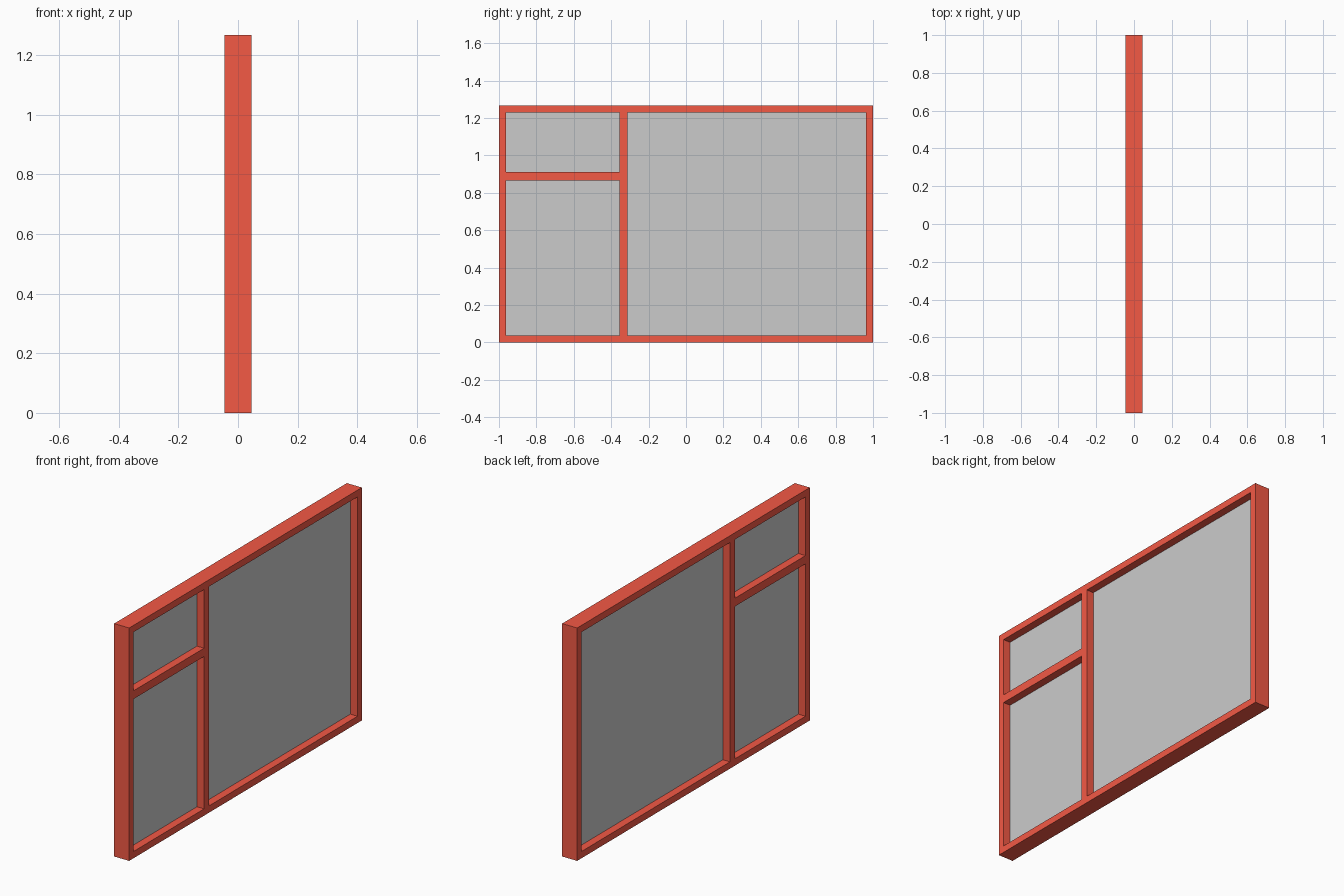
import bpy

if "Cube" in bpy.data.objects:
    bpy.data.objects.remove(bpy.data.objects["Cube"])

W, H, D = 1.0, 1.267, 0.045      # half width, height, half depth
F = 0.037                        # frame face width
MUL = (-0.356, -0.314)           # mullion y range
TRA = (0.866, 0.911)             # transom z range
PANE = 0.002                     # half thickness of the glass

red = bpy.data.materials.new("red_paint")
red.diffuse_color = (0.9, 0.1, 0.06, 1)
red.use_nodes = True
red.node_tree.nodes["Principled BSDF"].inputs["Base Color"].default_value = red.diffuse_color


def make(name, verts, faces, mat=None):
    mesh = bpy.data.meshes.new(name)
    mesh.from_pydata(verts, [], faces)
    if mat:
        mesh.materials.append(mat)
    obj = bpy.data.objects.new(name, mesh)
    bpy.context.collection.objects.link(obj)
    return obj


def rect(x, y0, y1, z0, z1):
    return [(x, y0, z0), (x, y1, z0), (x, y1, z1), (x, y0, z1)]


def box(name, y0, y1, z0, z1, half, mat=None):
    verts = rect(half, y0, y1, z0, z1) + rect(-half, y0, y1, z0, z1)
    sides = [(i, i + 4, (i + 1) % 4 + 4, (i + 1) % 4) for i in range(4)]
    return make(name, verts, [(0, 1, 2, 3), (7, 6, 5, 4)] + sides, mat)


# Outer frame: mitred ring swept through four loops
loops = [rect(x, -W + m, W - m, m, H - m)
         for x, m in ((D, 0), (D, F), (-D, F), (-D, 0))]
faces = []
for a in range(4):
    b = (a + 1) % 4
    for i in range(4):
        j = (i + 1) % 4
        faces.append((a * 4 + i, a * 4 + j, b * 4 + j, b * 4 + i))
make("outer_frame", sum(loops, []), faces, red)

# Dividing bars
box("mullion", *MUL, F, H - F, D, red)
box("transom", -W + F, MUL[0], *TRA, D, red)

# Glass panes at mid depth
box("large_pane", MUL[1], W - F, F, H - F, PANE)
box("lower_pane", -W + F, MUL[0], F, TRA[0], PANE)
box("upper_pane", -W + F, MUL[0], TRA[1], H - F, PANE)
